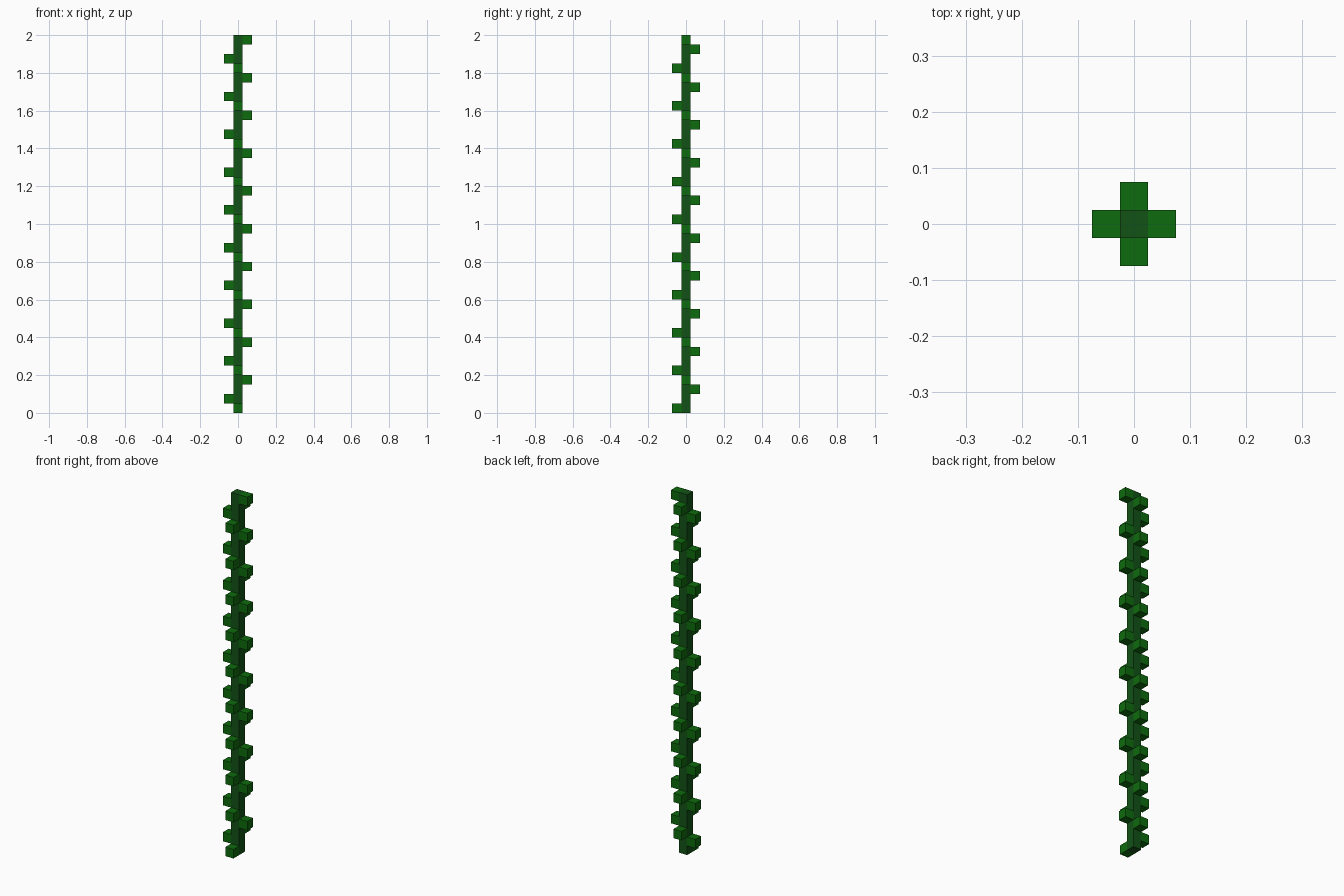
import bpy
import bmesh
from mathutils import Matrix, Vector

cube = bpy.data.objects.get("Cube")
if cube:
    bpy.data.objects.remove(cube, do_unlink=True)

UNIT = 0.05
LEVELS = 40


def make_material(name, colour):
    mat = bpy.data.materials.new(name)
    mat.use_nodes = True
    mat.diffuse_color = colour
    mat.node_tree.nodes["Principled BSDF"].inputs["Base Color"].default_value = colour
    return mat


def make_boxes(name, boxes, mat):
    """One object from (centre, size) boxes."""
    bm = bmesh.new()
    for centre, size in boxes:
        matrix = Matrix.Translation(centre) @ Matrix.Diagonal((*size, 1))
        bmesh.ops.create_cube(bm, size=1, matrix=matrix)
    mesh = bpy.data.meshes.new(name)
    bm.to_mesh(mesh)
    bm.free()
    mesh.materials.append(mat)
    obj = bpy.data.objects.new(name, mesh)
    bpy.context.collection.objects.link(obj)
    return obj


stem_green = make_material("dark stem green", (0.006, 0.085, 0.008, 1))
leaf_green = make_material("leaf green", (0.004, 0.147, 0.004, 1))

# Straight square stem
height = UNIT * LEVELS
make_boxes("stem", [(Vector((0, 0, height / 2)), (UNIT, UNIT, height))], stem_green)

# Cube leaves spiral up the stem, one per level: front, right, back, left
directions = {
    "front": Vector((0, -1, 0)),
    "right": Vector((-1, 0, 0)),
    "back": Vector((0, 1, 0)),
    "left": Vector((1, 0, 0)),
}
for start, (side, direction) in enumerate(directions.items()):
    leaves = [
        ((direction + Vector((0, 0, level + 0.5))) * UNIT, (UNIT, UNIT, UNIT))
        for level in range(start, LEVELS, len(directions))
    ]
    make_boxes(side + "_leaves", leaves, leaf_green)
